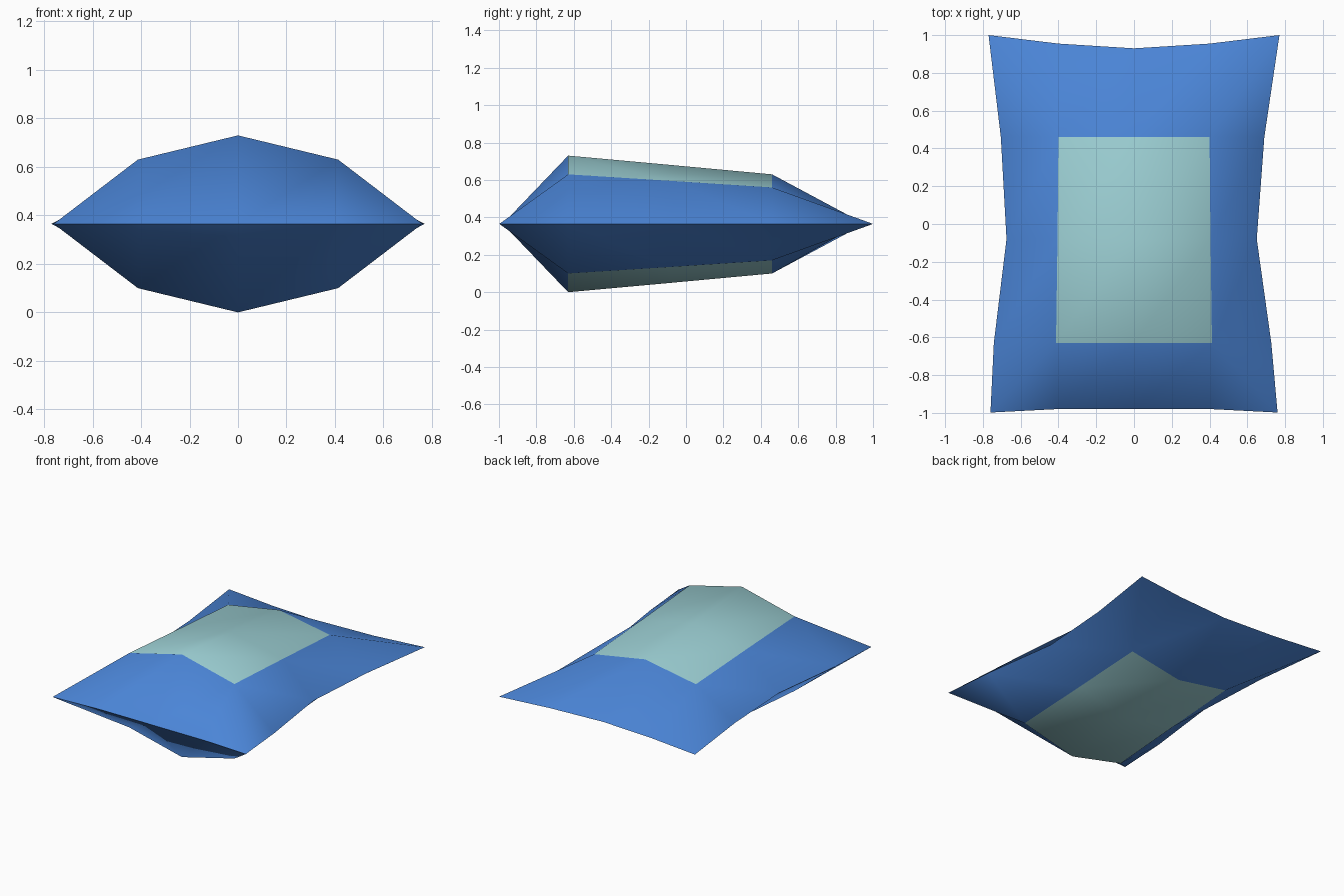
import bpy, bmesh, math

if "Cube" in bpy.data.objects:
    bpy.data.objects.remove(bpy.data.objects["Cube"])

MID = 0.365  # seam height


def material(name, rgb):
    m = bpy.data.materials.new(name)
    m.diffuse_color = (*rgb, 1)
    m.use_nodes = True
    m.node_tree.nodes["Principled BSDF"].inputs["Base Color"].default_value = m.diffuse_color
    return m


# Outline seam points, one row per line from front to back (left x, right x)
front = [(-0.76, -0.998), (-0.41, -0.98), (0, -0.98), (0.41, -0.98), (0.76, -0.998)]
back = [(-0.77, 1.0), (-0.40, 0.955), (0, 0.93), (0.40, 0.955), (0.77, 1.0)]
# Inner rows: y, left seam x, right seam x, panel half width, shoulder and crown heights
inner = [(-0.63, -0.742, 0.727, 0.413, 0.265, 0.365),
         (-0.08, -0.675, 0.65, 0.405, 0.23, 0.315),
         (0.46, -0.705, 0.69, 0.40, 0.195, 0.265)]

rows = [[(x, y, 0) for x, y in front]]
for y, xl, xr, w, sh, cr in inner:
    rows.append([(xl, y, 0), (-w, y, sh), (0, y, cr), (w, y, sh), (xr, y, 0)])
rows.append([(x, y, 0) for x, y in back])

bm = bmesh.new()
seam = {}


def make_side(sign):
    """One puffed half of the cushion, sharing the seam vertices."""
    v = {}
    for j, row in enumerate(rows):
        for i, (x, y, h) in enumerate(row):
            if h == 0:
                if (i, j) not in seam:
                    seam[i, j] = bm.verts.new((x, y, MID))
                v[i, j] = seam[i, j]
            else:
                v[i, j] = bm.verts.new((x, y, MID + sign * h))
    for j in range(4):
        for i in range(4):
            a, b, c, d = v[i, j], v[i + 1, j], v[i + 1, j + 1], v[i, j + 1]
            if i in (0, 3) and j in (0, 3):
                # corner quads fold along the ridge running to the corner
                polys = [(a, b, c), (a, c, d)] if i == j else [(a, b, d), (b, c, d)]
            else:
                polys = [(a, b, c, d)]
            for p in polys:
                f = bm.faces.new(p if sign > 0 else p[::-1])
                # pale centre panel
                f.material_index = 1 if i in (1, 2) and j in (1, 2) else 0


make_side(1)
make_side(-1)

mesh = bpy.data.meshes.new("cushion")
bm.to_mesh(mesh)
bm.free()
mesh.materials.append(material("blue fabric", (0.07, 0.235, 0.68)))
mesh.materials.append(material("pale teal fabric", (0.33, 0.62, 0.65)))
cushion = bpy.data.objects.new("cushion", mesh)
bpy.context.collection.objects.link(cushion)

# Smooth puffed faces, sharp seam
bpy.context.view_layer.objects.active = cushion
cushion.select_set(True)
bpy.ops.object.shade_smooth_by_angle(angle=math.radians(75))
